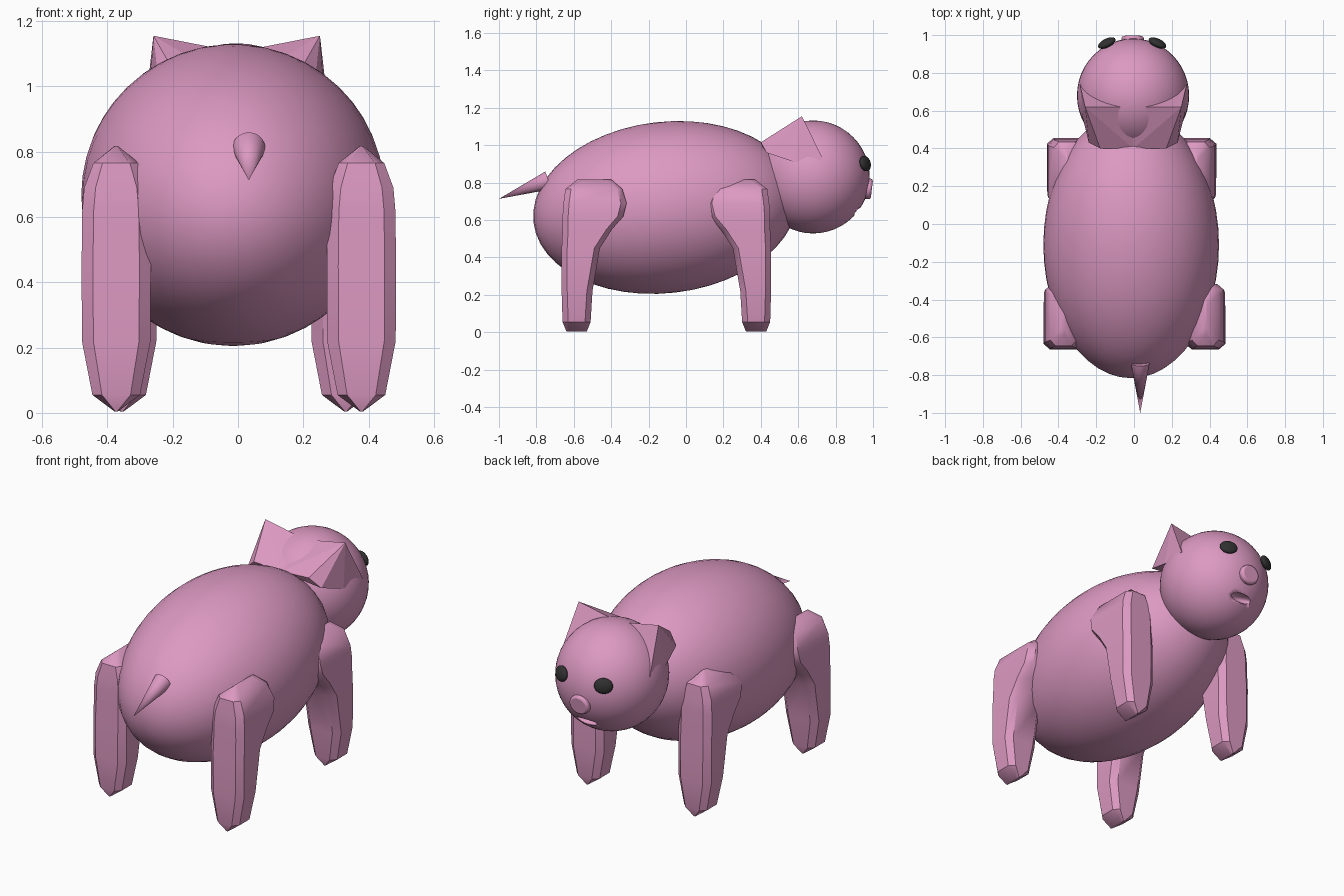
import bpy, bmesh, math
from mathutils import Vector

if "Cube" in bpy.data.objects:
    bpy.data.objects.remove(bpy.data.objects["Cube"])


def material(name, rgb):
    m = bpy.data.materials.new(name)
    m.diffuse_color = (*rgb, 1)
    m.use_nodes = True
    m.node_tree.nodes["Principled BSDF"].inputs["Base Color"].default_value = m.diffuse_color
    return m


PINK = material("pink skin", (0.72, 0.32, 0.54))
BLACK = material("black eye", (0.03, 0.03, 0.03))


def finish(ob, name, mat, angle=None):
    ob.name = name
    ob.data.materials.append(mat)
    if angle:
        bpy.ops.object.select_all(action='DESELECT')
        ob.select_set(True)
        bpy.context.view_layer.objects.active = ob
        bpy.ops.object.shade_smooth_by_angle(angle=math.radians(angle))
    return ob


def from_bmesh(bm, name, mat, angle=None):
    bmesh.ops.recalc_face_normals(bm, faces=bm.faces[:])
    me = bpy.data.meshes.new(name)
    bm.to_mesh(me)
    bm.free()
    ob = bpy.data.objects.new(name, me)
    bpy.context.collection.objects.link(ob)
    return finish(ob, name, mat, angle)


def ellipsoid(name, loc, scale, mat, rot=(0, 0, 0)):
    bpy.ops.mesh.primitive_uv_sphere_add(segments=48, ring_count=24, location=loc, rotation=rot)
    ob = bpy.context.object
    ob.scale = scale
    return finish(ob, name, mat, 60)


# Body, tilted slightly up toward the head (+y)
ellipsoid("body", (-0.015, -0.11, 0.667), (0.465, 0.71, 0.458), PINK, (math.radians(6.5), 0, 0))

# Head with a carved mouth
HEAD = Vector((-0.005, 0.68, 0.83))
head = ellipsoid("head", HEAD, (0.297, 0.302, 0.302), PINK)
cutter = ellipsoid("mouth_cutter", (-0.005, 0.93, 0.638), (0.07, 0.06, 0.026), PINK,
                   (math.radians(-20), 0, 0))
cutter.hide_render = True
cutter.hide_viewport = True
cut = head.modifiers.new("mouth", 'BOOLEAN')
cut.operation = 'DIFFERENCE'
cut.object = cutter

# Eyes, flattened along the head's outward direction
for side, name in ((-1, "left_eye"), (1, "right_eye")):
    p = Vector((-0.01 + side * 0.134, 0.958, 0.902))
    eye = ellipsoid(name, p, (0.05, 0.042, 0.022), BLACK)
    eye.rotation_euler = (p - HEAD).to_track_quat('Z', 'Y').to_euler()

# Snout disc
bpy.ops.mesh.primitive_cylinder_add(vertices=32, radius=1, depth=0.06, location=(-0.007, 0.964, 0.768),
                                    rotation=(math.radians(-97), 0, 0))
snout = bpy.context.object
snout.scale = (0.06, 0.055, 1)
bpy.ops.object.transform_apply(location=False, rotation=False, scale=True)
bev = snout.modifiers.new("rim", 'BEVEL')
bev.width, bev.segments = 0.012, 2
finish(snout, "snout", PINK, 35)

# Ears: flat-faced wedges sunk into the head
EAR = [(0.255, 0.62, 1.155), (0.283, 0.74, 0.91), (0.272, 0.58, 0.91), (0.235, 0.43, 0.96),
       (0.175, 0.40, 1.015), (0.0, 0.62, 1.105), (0.0, 0.40, 1.005), (0.1, 0.65, 0.92)]
for side, name in ((-1, "left_ear"), (1, "right_ear")):
    bm = bmesh.new()
    for x, y, z in EAR:
        bm.verts.new((side * x - 0.004, y, z))
    bmesh.ops.convex_hull(bm, input=bm.verts[:])
    from_bmesh(bm, name, PINK)

# Legs: rounded-rectangle rings (z, y back, y front, half width) lofted upward
LEG = [(0.005, -0.64, -0.53, 0.006), (0.055, -0.66, -0.51, 0.073), (0.22, -0.665, -0.50, 0.105),
       (0.45, -0.665, -0.46, 0.106), (0.55, -0.66, -0.395, 0.105), (0.62, -0.66, -0.335, 0.104),
       (0.69, -0.655, -0.318, 0.098), (0.765, -0.645, -0.34, 0.07), (0.817, -0.58, -0.40, 0.006)]


def leg(name, x, flip, shift):
    bm = bmesh.new()
    rings = []
    for z, y0, y1, hx in LEG:
        c, hy, ring = (y0 + y1) / 2, (y1 - y0) / 2, []
        bx, by = min(0.035, hx * 0.4), min(0.03, hy * 0.4)
        for sx, sy in ((1, 1), (-1, 1), (-1, -1), (1, -1)):
            pair = [(hx, hy - by), (hx - bx, hy)]
            if sx * sy < 0:
                pair.reverse()
            for px, py in pair:
                ring.append(bm.verts.new((x + sx * px, flip * (c + sy * py) + shift, z)))
        rings.append(ring)
    for a, b in zip(rings, rings[1:]):
        for i in range(8):
            j = (i + 1) % 8
            bm.faces.new((a[i], a[j], b[j], b[i]))
    bm.faces.new(rings[0])
    bm.faces.new(rings[-1])
    from_bmesh(bm, name, PINK, 40)


leg("left_tail_end_leg", -0.373, 1, 0)
leg("right_tail_end_leg", 0.378, 1, 0)
leg("left_head_end_leg", -0.355, -1, -0.21)
leg("right_head_end_leg", 0.33, -1, -0.21)

# Tail cone
base, tip = Vector((0.033, -0.735, 0.812)), Vector((0.033, -1.0, 0.713))
bpy.ops.mesh.primitive_cone_add(vertices=32, radius1=0.05, radius2=0, depth=(tip - base).length,
                                location=(base + tip) / 2,
                                rotation=(tip - base).to_track_quat('Z', 'Y').to_euler())
finish(bpy.context.object, "tail", PINK, 40)
